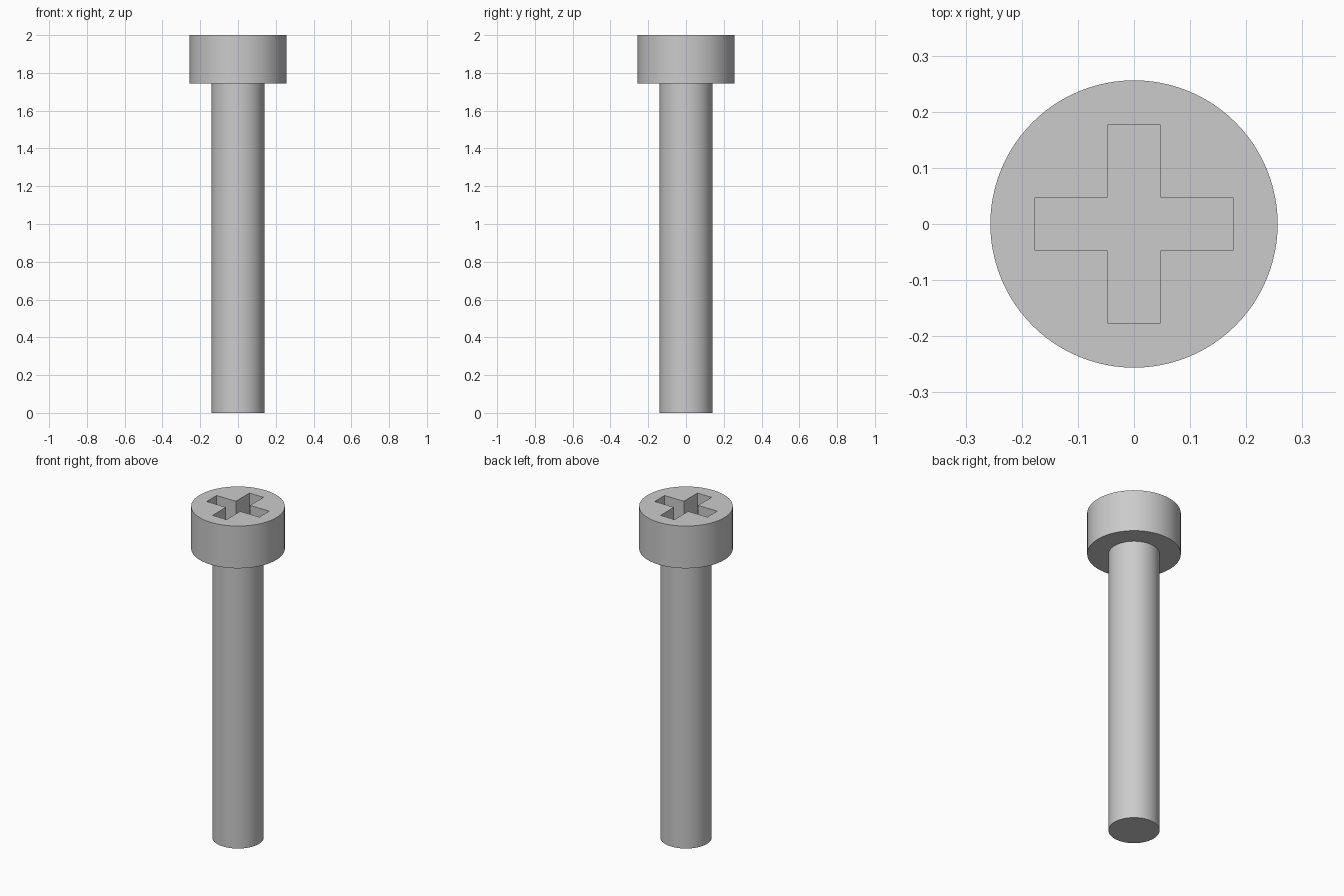
import bpy
import bmesh
import math

HEAD_R, SHAFT_R = 0.256, 0.14
TOP, HEAD_BASE = 2.0, 1.745
SLOT_REACH, SLOT_HALF, SLOT_DEPTH = 0.176, 0.047, 0.14

cube = bpy.data.objects.get("Cube")
if cube:
    bpy.data.objects.remove(cube, do_unlink=True)

# Single metal colour
steel = bpy.data.materials.new("grey_steel")
steel.use_nodes = True
colour = (0.6, 0.6, 0.6, 1.0)
steel.diffuse_color = colour
steel.node_tree.nodes["Principled BSDF"].inputs["Base Color"].default_value = colour


def extrude_outline(name, outline, z0, z1):
    """Make a closed prism from a counter-clockwise outline."""
    bm = bmesh.new()
    base = bm.faces.new([bm.verts.new((x, y, z0)) for x, y in outline])
    top = bmesh.ops.extrude_face_region(bm, geom=[base], use_keep_orig=True)
    moved = [v for v in top["geom"] if isinstance(v, bmesh.types.BMVert)]
    bmesh.ops.translate(bm, verts=moved, vec=(0, 0, z1 - z0))
    bmesh.ops.recalc_face_normals(bm, faces=bm.faces[:])
    mesh = bpy.data.meshes.new(name)
    bm.to_mesh(mesh)
    bm.free()
    mesh.materials.append(steel)
    obj = bpy.data.objects.new(name, mesh)
    bpy.context.collection.objects.link(obj)
    return obj


def circle(radius, count=96):
    steps = [math.tau * i / count for i in range(count)]
    return [(radius * math.cos(a), radius * math.sin(a)) for a in steps]


def cross(reach, half):
    points = []
    for i in range(4):
        c, s = round(math.cos(i * math.pi / 2)), round(math.sin(i * math.pi / 2))
        for x, y in ((reach, -half), (reach, half), (half, half)):
            points.append((c * x - s * y, s * x + c * y))
    return points


# Shaft and head
shaft = extrude_outline("shaft", circle(SHAFT_R), 0, HEAD_BASE)
head = extrude_outline("head", circle(HEAD_R), HEAD_BASE, TOP)

# Cross-shaped drive recess
cutter = extrude_outline("recess_cutter", cross(SLOT_REACH, SLOT_HALF),
                         TOP - SLOT_DEPTH, TOP + 0.1)
cutter.hide_render = True
cut = head.modifiers.new("drive_recess", 'BOOLEAN')
cut.operation = 'DIFFERENCE'
cut.solver = 'EXACT'
cut.object = cutter
bpy.ops.object.select_all(action='DESELECT')
bpy.context.view_layer.objects.active = head
head.select_set(True)
bpy.ops.object.modifier_apply(modifier=cut.name)
bpy.data.objects.remove(cutter, do_unlink=True)

# Smooth round sides, crisp rims
shaft.select_set(True)
bpy.ops.object.shade_smooth_by_angle(angle=math.radians(30))
